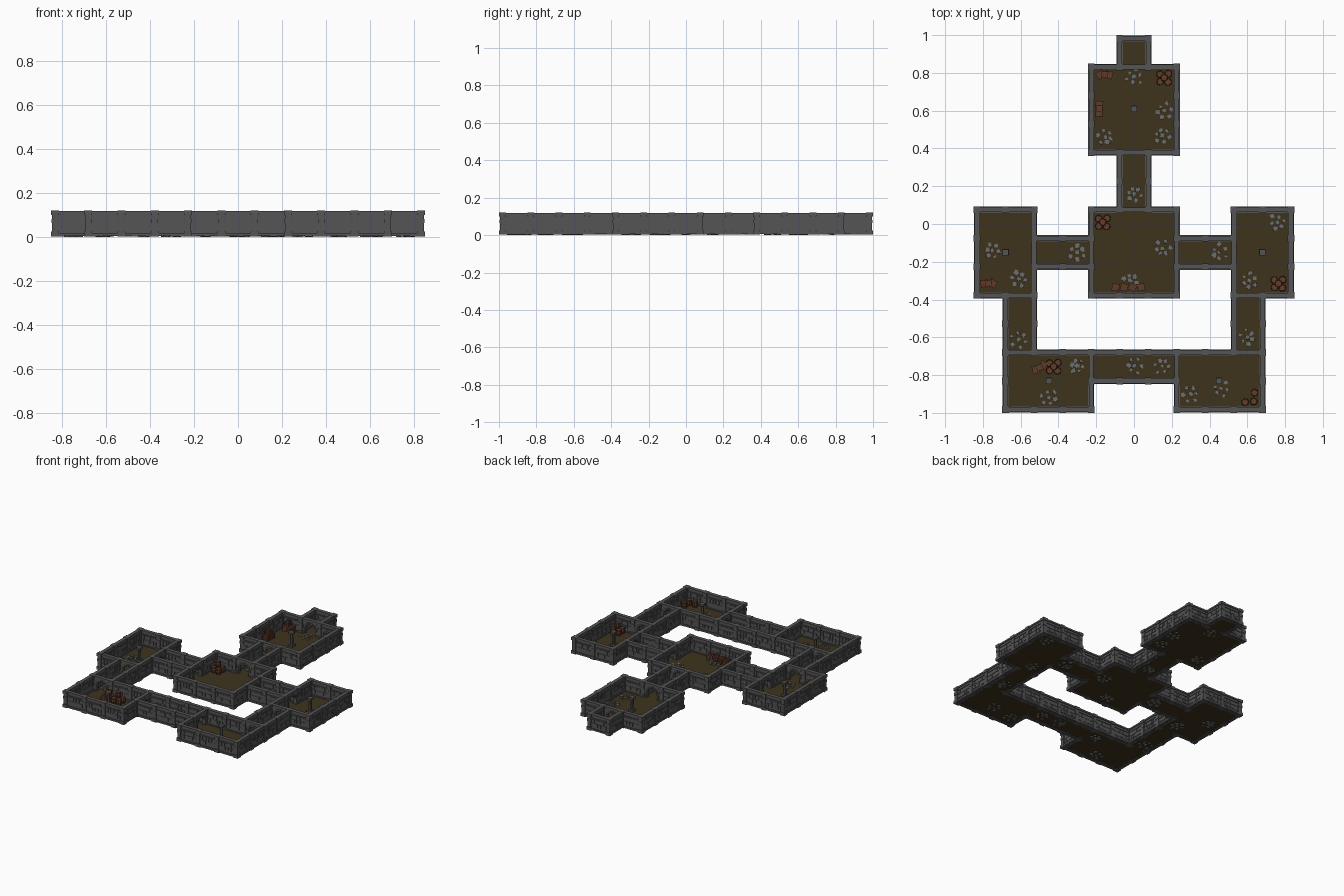
import bpy, bmesh, math, random
from mathutils import Matrix, Vector

if "Cube" in bpy.data.objects:
    bpy.data.objects.remove(bpy.data.objects["Cube"])

random.seed(4)
T = 0.151                     # tile size
H = 0.12                      # wall height
FLOOR = 0.013
# Letters are rooms and corridors: outer edges get walls, room joins get arches
PLAN = [".....a.....", "....BBB....", "....BBB....", "....BBB....", ".....c.....", ".....c.....",
        "DD..EEE..FF", "DDggEEEhhFF", "DD..EEE..FF", ".i.......j.", ".i.......j.",
        ".KKKlllMMM.", ".KKK...MMM."]


def material(name, r, g, b):
    m = bpy.data.materials.new(name)
    m.diffuse_color = (r, g, b, 1)
    m.use_nodes = True
    m.node_tree.nodes["Principled BSDF"].inputs["Base Color"].default_value = m.diffuse_color
    return m


STONE = material("dark_stone", 0.09, 0.09, 0.092)
EARTH = material("earth", 0.047, 0.034, 0.012)
SLATE = material("slate", 0.15, 0.155, 0.16)
WOOD = material("wood", 0.13, 0.045, 0.022)
IRON = material("iron", 0.035, 0.03, 0.028)


def finish(bm, name, mat):
    bmesh.ops.recalc_face_normals(bm, faces=bm.faces)
    me = bpy.data.meshes.new(name)
    bm.to_mesh(me)
    bm.free()
    me.materials.append(mat)
    ob = bpy.data.objects.new(name, me)
    bpy.context.collection.objects.link(ob)
    return ob


def box(bm, frame, c, s):
    bmesh.ops.create_cube(bm, size=1, matrix=frame @ Matrix.Translation(c) @ Matrix.Diagonal((*s, 1)))


def cyl(bm, frame, c, r1, r2, h, n=10):
    bmesh.ops.create_cone(bm, cap_ends=True, segments=n, radius1=r1, radius2=r2, depth=h,
                          matrix=frame @ Matrix.Translation(c))


def place(x, y, z=0, turn=0):
    return Matrix.Translation((x, y, z)) @ Matrix.Rotation(turn, 4, 'Z')


def courses(bm, f, x0, x1, rows, n):
    # Uneven blocks proud of both wall faces
    for z0, z1 in rows:
        cuts = [x0] + [x0 + (x1 - x0) * (i + random.uniform(-.22, .22)) / n for i in range(1, n)] + [x1]
        for a, b in zip(cuts, cuts[1:]):
            d = random.uniform(0.019, 0.024)
            box(bm, f, ((a + b) / 2, 0, (z0 + z1) / 2 + random.uniform(-.001, .001)),
                (b - a - 0.0025, d, z1 - z0 - 0.0025))


def wall(bm, f):
    box(bm, f, (0, 0, 0.06), (T, 0.016, 0.108))
    box(bm, f, (0, 0, 0.013), (T, 0.032, 0.012))
    box(bm, f, (0, 0, 0.113), (T, 0.026, 0.012))
    box(bm, f, (0, 0, 0.091), (T - 0.03, 0.025, 0.006))
    courses(bm, f, -0.06, 0.06, [(0.003, 0.020)], 4)
    courses(bm, f, -0.06, 0.06, [(0.032, 0.058), (0.059, 0.086)], 5)


def arch(bm, f):
    # Wall tile with a round-headed opening
    a, s = 0.042, 0.045
    pts = [(-T / 2, 0.006), (-a, 0.006)]
    pts += [(-a * math.cos(math.pi * i / 10), s + a * math.sin(math.pi * i / 10)) for i in range(11)]
    pts += [(a, 0.006), (T / 2, 0.006), (T / 2, 0.11), (-T / 2, 0.11)]
    face = bm.faces.new([bm.verts.new(f @ Vector((x, -0.008, z))) for x, z in pts])
    ext = bmesh.ops.extrude_face_region(bm, geom=[face])["geom"]
    bmesh.ops.translate(bm, vec=f.to_3x3() @ Vector((0, 0.016, 0)),
                        verts=[v for v in ext if isinstance(v, bmesh.types.BMVert)])
    box(bm, f, (0, 0, 0.113), (T, 0.026, 0.012))
    for i in range(9):
        t = math.pi * (i + 0.5) / 9
        vf = f @ Matrix.Translation((0, 0, s)) @ Matrix.Rotation(-t, 4, 'Y')
        box(bm, vf, (a + 0.005, 0, 0), (0.013, 0.026, 0.0145))
    for sx in (-1, 1):
        for z in (0.013, 0.028, 0.041):
            box(bm, f, (sx * (a + 0.006), 0, z), (0.014, 0.026, 0.012))
        courses(bm, f, sx * 0.06 - 0.005, sx * 0.06 + 0.005, [(0.02, 0.045), (0.046, 0.07)], 1)


def post(bm, f):
    box(bm, f, (0, 0, 0.06), (0.027, 0.027, 0.11))
    box(bm, f, (0, 0, 0.014), (0.036, 0.036, 0.022))
    box(bm, f, (0, 0, 0.073), (0.031, 0.031, 0.018))
    box(bm, f, (0, 0, 0.110), (0.036, 0.036, 0.020))


# Floor, walls, arches and joint posts from the plan
def cell(r, c):
    return PLAN[r][c] if 0 <= r < 13 and 0 <= c < 11 else "."


walls, arches, posts, floor = (bmesh.new() for _ in range(4))
joints = set()
for r in range(14):
    for c in range(12):
        here, x, y = cell(r, c), (c - 5.5) * T, (6.5 - r) * T
        if here != ".":
            box(floor, place(x + T / 2, y - T / 2), (0, 0, FLOOR - 0.003), (T, T, 0.006))
        for other, f, ends in ((cell(r - 1, c), place(x + T / 2, y), ((r, c), (r, c + 1))),
                               (cell(r, c - 1), place(x, y - T / 2, 0, math.pi / 2), ((r, c), (r + 1, c)))):
            if here != other:
                if "." in (here, other):
                    wall(walls, f)
                else:
                    arch(arches, f)
                joints.update(ends)
for r, c in sorted(joints):
    post(posts, place((c - 5.5) * T, (6.5 - r) * T))
bmesh.ops.remove_doubles(floor, verts=floor.verts, dist=1e-4)
finish(floor, "floor", EARTH)
finish(walls, "walls", STONE)
finish(arches, "archways", STONE)
finish(posts, "wall_posts", STONE)

# Free-standing room columns
cols = bmesh.new()
for x, y in ((0, .61), (-.68, -.15), (.68, -.15), (-.45, -.83), (.45, -.83)):
    f = place(x, y)
    cyl(cols, f, (0, 0, 0.06), 0.012, 0.010, 0.1, 8)
    box(cols, f, (0, 0, 0.018), (0.034, 0.034, 0.014))
    box(cols, f, (0, 0, 0.108), (0.032, 0.032, 0.014))
finish(cols, "columns", STONE)

# Loose paving stones set through the floor
stones = bmesh.new()
for x, y in ((0, .78), (.16, .60), (.15, .47), (-.15, .46), (0, .16), (.15, -.13), (-.02, -.30), (-.30, -.15),
             (.45, -.15), (-.75, -.14), (-.61, -.29), (.76, .01), (.61, -.30), (-.61, -.61), (.60, -.60),
             (-.30, -.75), (-.45, -.92), (0, -.75), (.15, -.75), (.30, -.90), (.46, -.87)):
    base = random.uniform(0, 6.28)
    for i in range(7):
        t, d = base + i * 1.047, (0 if i == 6 else random.uniform(0.026, 0.044))
        f = place(x + d * math.cos(t), y + d * math.sin(t), 0, random.uniform(0, 6)) \
            @ Matrix.Diagonal((1, random.uniform(.7, 1), 1, 1))
        w = random.uniform(0.010, 0.018)
        cyl(stones, f, (0, 0, 0.010), w, w * 0.9, random.uniform(0.013, 0.02), random.choice((4, 5, 6)))
finish(stones, "paving_stones", SLATE)

# Barrels: bulged staves with iron hoops, some stacked
barrels, hoops = bmesh.new(), bmesh.new()


def barrel(f):
    for z, a, b in ((0.010, 0.016, 0.020), (0.030, 0.020, 0.016)):
        cyl(barrels, f, (0, 0, z), a, b, 0.02)
    for z in (0.008, 0.032):
        cyl(hoops, f, (0, 0, z), 0.0188, 0.0188, 0.004)


for x, y, n, top in ((.16, .775, 5, 1), (-.165, .01, 5, 1), (.765, -.315, 5, 1), (-.425, -.755, 5, 1), (.61, -.915, 3, 0)):
    spots = [(-.022, .018), (.022, .02), (.02, -.023), (-.021, -.021), (.0, .0)]
    if n == 3:
        spots = [(-.022, -.028), (.024, -.024), (.028, .022)]
    for i, (dx, dy) in enumerate(spots):
        barrel(place(x + dx, y + dy, FLOOR + (0.04 if i == 4 else 0), random.uniform(0, 3)))
finish(barrels, "barrels", WOOD)
finish(hoops, "barrel_hoops", IRON)

# Slatted crates, turned at odd angles
crates, cores = bmesh.new(), bmesh.new()


def crate(f, w=0.036):
    h = w / 2
    box(cores, f, (0, 0, h), (w * .88, w * .88, w * .9))
    for s in (-1, 1):
        for k in (-1, 0, 1):
            box(crates, f, (k * w * .33, 0, h + s * h * .94), (w * .28, w, 0.004))
            box(crates, f, (0, s * h * .94, h + k * w * .33), (w, 0.004, w * .26))
            box(crates, f, (s * h * .94, 0, h + k * w * .33), (0.004, w, w * .26))
        for t in (-1, 1):
            box(crates, f, (s * h, t * h, h), (0.006, 0.006, w))


for x, y, along, k in ((-.155, .79, 0, 2), (-.185, .61, 1.57, 2), (-.77, -.315, 0, 2), (-.03, -.335, 0, 4), (-.50, -.76, .6, 2)):
    for i in range(k):
        d = (i - (k - 1) / 2) * 0.045
        crate(place(x + d * math.cos(along), y + d * math.sin(along), FLOOR, random.uniform(-.6, .6)))
    if k == 2:
        crate(place(x, y, FLOOR + 0.038, random.uniform(-.6, .6)), 0.032)
finish(crates, "crate_slats", WOOD)
finish(cores, "crate_cores", IRON)
